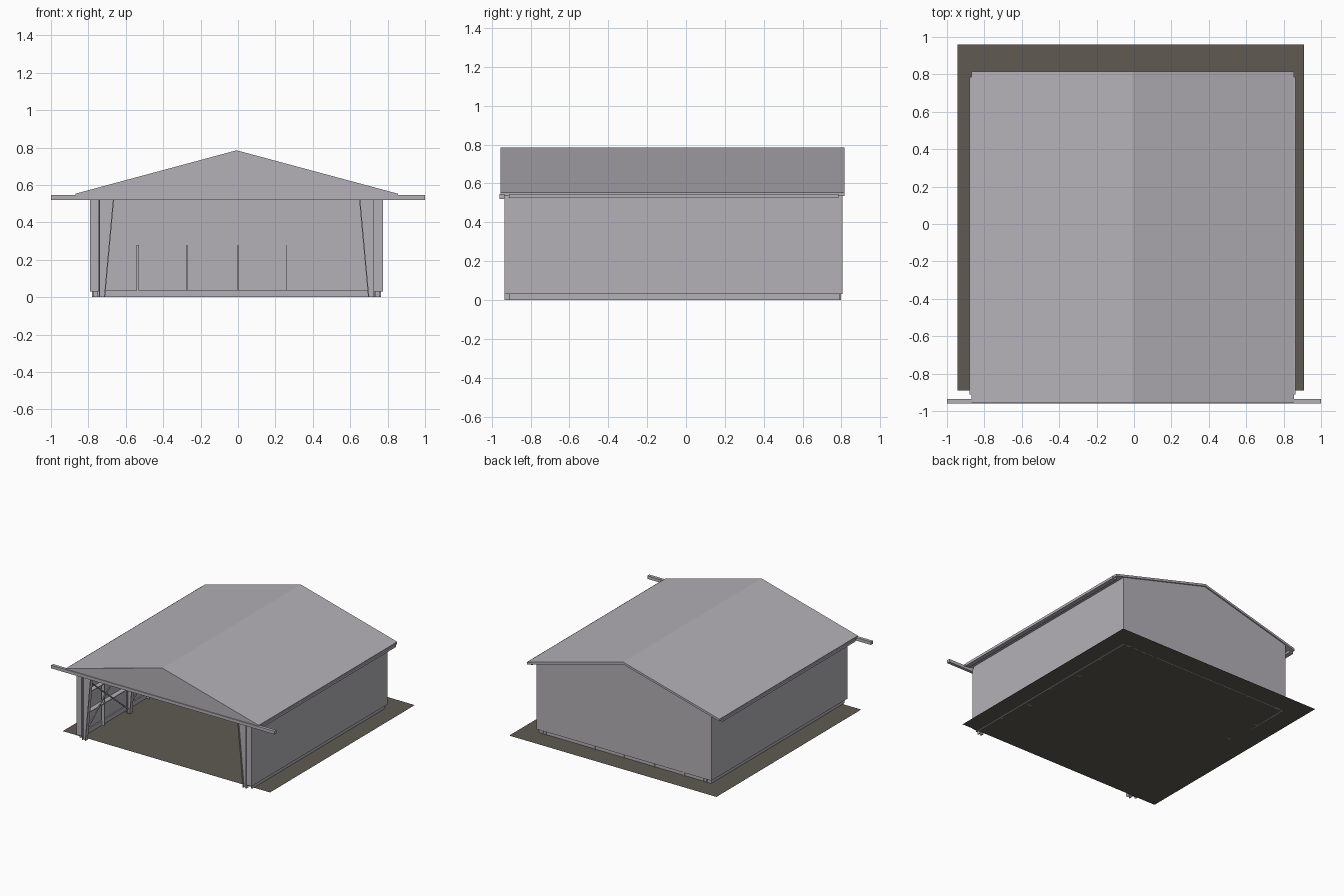
import bpy
from mathutils import Vector

if "Cube" in bpy.data.objects:
    bpy.data.objects.remove(bpy.data.objects["Cube"])

CX = -0.0075                      # building centre line


def material(name, rgb):
    m = bpy.data.materials.new(name)
    m.diffuse_color = (*rgb, 1)
    m.use_nodes = True
    m.node_tree.nodes["Principled BSDF"].inputs["Base Color"].default_value = m.diffuse_color
    return m


GREY = material("light grey steel", (0.46, 0.44, 0.475))
EARTH = material("brown grey floor", (0.115, 0.102, 0.084))


def mesh(name, verts, faces, mat=GREY):
    me = bpy.data.meshes.new(name)
    me.from_pydata(verts, [], faces)
    me.materials.append(mat)
    ob = bpy.data.objects.new(name, me)
    bpy.context.collection.objects.link(ob)
    return ob


def prism(name, pts, y0, y1):
    """Extrude an x/z outline (counter-clockwise from the front) along y."""
    n = len(pts)
    v = [(x + CX, y0, z) for x, z in pts] + [(x + CX, y1, z) for x, z in pts]
    f = [tuple(range(n)), tuple(range(2 * n - 1, n - 1, -1))]
    f += [(i, i + n, (i + 1) % n + n, (i + 1) % n) for i in range(n)]
    return mesh(name, v, f)


def box(name, x0, x1, y0, y1, z0, z1):
    x0, x1 = sorted((x0, x1))
    return prism(name, [(x0, z0), (x1, z0), (x1, z1), (x0, z1)], y0, y1)


def side_prism(name, s, pts, y0, y1):
    """Prism mirrored to side s, keeping the winding."""
    pts = [(s * x, z) for x, z in pts]
    return prism(name, pts if s > 0 else pts[::-1], y0, y1)


def bar(name, p, q, t):
    """Square rod between two points."""
    p, q = Vector(p), Vector(q)
    rot = (q - p).to_track_quat('Z', 'Y')
    c = [Vector((a * t / 2, b * t / 2, 0)) for a, b in ((-1, -1), (1, -1), (1, 1), (-1, 1))]
    v = [p + rot @ k for k in c] + [q + rot @ k for k in c]
    f = [(3, 2, 1, 0), (4, 5, 6, 7)] + [(i, (i + 1) % 4, (i + 1) % 4 + 4, i + 4) for i in range(4)]
    return mesh(name, v, f)


# floor sheet
mesh("floor", [(-0.945, -0.89, 0), (0.91, -0.89, 0), (0.91, 0.96, 0), (-0.945, 0.96, 0)],
     [(0, 1, 2, 3)], EARTH)

# roof: folded sheet with a thin edge
HALF, EAVE, RIDGE = 0.862, 0.553, 0.785
SLOPE = (RIDGE - EAVE) / HALF


def roof_z(x):
    return RIDGE - SLOPE * abs(x)


T = 0.018
prism("roof", [(-HALF, EAVE - T), (0, RIDGE - T), (HALF, EAVE - T),
               (HALF, EAVE), (0, RIDGE), (-HALF, EAVE)], -0.955, 0.815)

# front gable and the long door track under it
prism("front_gable", [(-HALF + 0.005, 0.54), (HALF - 0.005, 0.54),
                      (HALF - 0.005, EAVE - 0.002), (0, RIDGE - 0.003),
                      (-HALF + 0.005, EAVE - 0.002)], -0.953, -0.94)
mesh_track = box("door_track", -1 - CX, 1 - CX, -0.96, -0.935, 0.52, 0.545)

# back wall reaching up to the roof
W = 0.783
prism("back_wall", [(-W, 0.03), (W, 0.03), (W, roof_z(W) - 0.01),
                    (0, RIDGE - 0.01), (-W, roof_z(W) - 0.01)], 0.797, 0.805)
box("back_base", -0.772, 0.772, 0.782, 0.79, 0, 0.035)

# portal frames: tapered columns and rafters with flanges
frames = [-0.92 + i * 0.5675 for i in range(4)]
for s in (-1, 1):
    for y in frames:
        f0, f1, w0, w1 = y - 0.015, y + 0.015, y - 0.003, y + 0.003
        top = roof_z(0.735) - T
        side_prism("column_web", s, [(0.705, 0), (0.735, 0), (0.735, top),
                                     (0.655, roof_z(0.655) - T), (0.655, 0.525)], w0, w1)
        side_prism("column_outer_flange", s, [(0.730, 0), (0.736, 0), (0.736, top),
                                              (0.730, top)], f0, f1)
        side_prism("column_inner_flange", s, [(0.703, 0), (0.709, 0), (0.661, 0.525),
                                              (0.655, 0.525)], f0, f1)
        side_prism("rafter_web", s, [(0, RIDGE - 0.065), (0.66, 0.525),
                                     (0.66, roof_z(0.66) - T), (0, RIDGE - T)], w0, w1)
        side_prism("rafter_lower_flange", s, [(0, RIDGE - 0.07), (0.66, 0.522),
                                              (0.66, 0.528), (0, RIDGE - 0.064)], f0, f1)

    # side cladding, base curb, front corner strip and gutter
    box("side_wall", s * (W - 0.006), s * W, -0.925, 0.803, 0.03, roof_z(W) - 0.012)
    box("side_base", s * 0.762, s * 0.772, -0.91, 0.79, 0, 0.035)
    box("front_corner_strip", s * 0.738, s * W, -0.935, -0.925, 0.03, 0.54)
    box("gutter", s * 0.835, s * 0.872, -0.912, 0.785, 0.525, 0.546)

    # wall rails between cladding and frames
    for z in (0.18, 0.34, 0.5):
        box("wall_rail", s * 0.738, s * 0.777, -0.92, 0.797, z, z + 0.006)

    # cross bracing in each bay
    x = CX + s * 0.728
    for a, b in zip(frames, frames[1:]):
        bar("brace", (x, a, 0.03), (x, b, 0.5), 0.008)
        bar("brace", (x, b, 0.03), (x, a, 0.5), 0.008)
        box("side_post", s * 0.74, s * 0.765, (a + b) / 2 - 0.004, (a + b) / 2 + 0.004, 0, 0.53)

    # roof purlins
    for px in (0.15, 0.33, 0.51, 0.69):
        z = roof_z(px) - T
        box("purlin", s * px, s * (px + 0.008), -0.935, 0.797, z - 0.016, z)

# slim posts standing against the back wall
for x, w in ((-0.537, 0.014), (-0.273, 0.004), (0.0, 0.003), (0.257, 0.003)):
    box("back_post", x - CX - w / 2, x - CX + w / 2, 0.786, 0.797, 0, 0.28)
